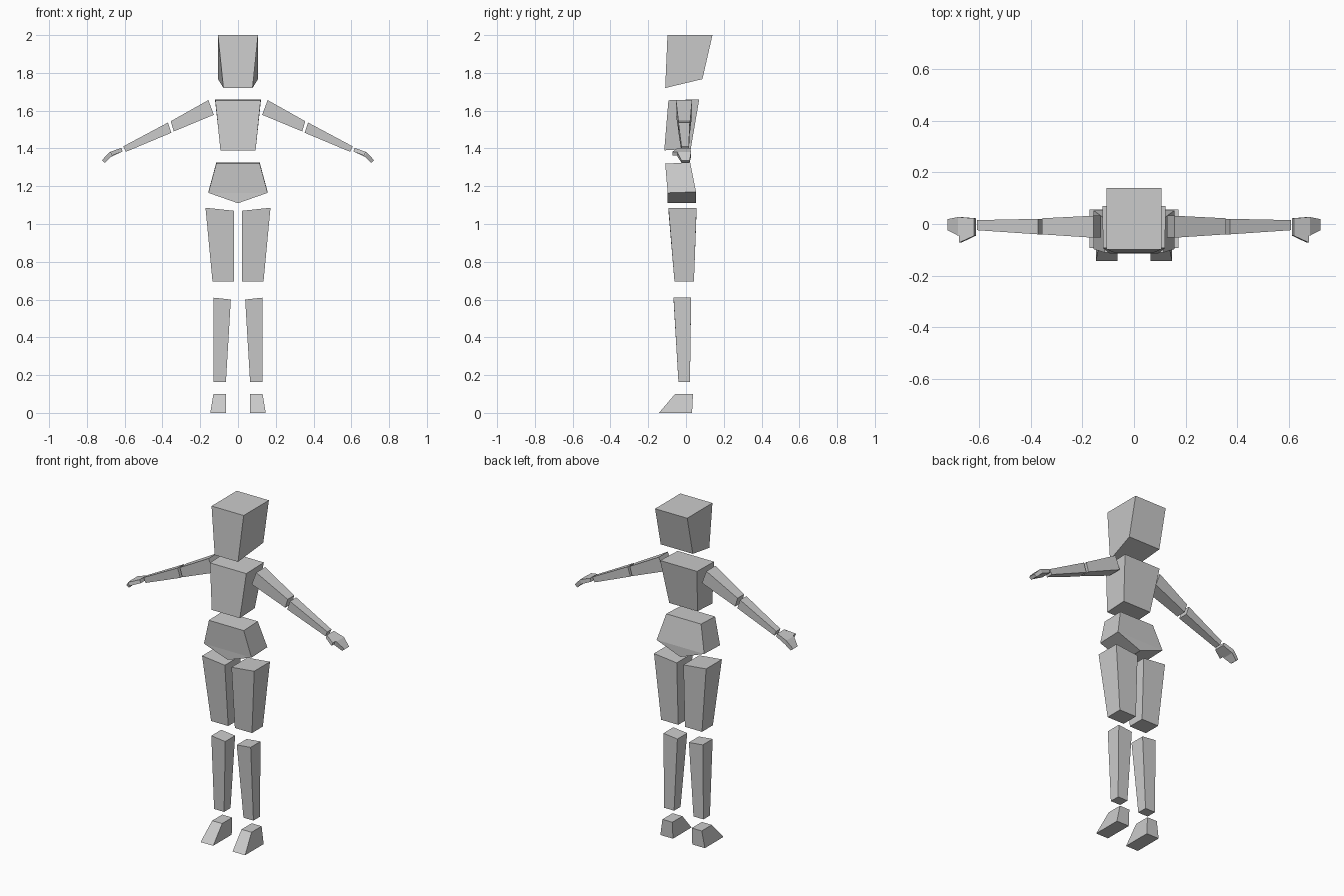
import bpy
import bmesh

if "Cube" in bpy.data.objects:
    bpy.data.objects.remove(bpy.data.objects["Cube"])

grey = bpy.data.materials.new("light grey")
grey.diffuse_color = (0.6, 0.6, 0.6, 1)
grey.use_nodes = True
grey.node_tree.nodes["Principled BSDF"].inputs["Base Color"].default_value = grey.diffuse_color


def level(xf, xb, yf, yb, zf, zb):
    """Centred ring: front and back half widths, depths and heights."""
    return [(-xf, yf, zf), (xf, yf, zf), (xb, yb, zb), (-xb, yb, zb)]


def span(a, b, yf, yb):
    """Limb ring: two (x, z) points, each running from yf to yb."""
    return [(a[0], yf, a[1]), (b[0], yf, b[1]), (b[0], yb, b[1]), (a[0], yb, a[1])]


def loft(name, rings, mirror=False):
    """Flat-sided solid through four-cornered rings, capped at both ends."""
    bm = bmesh.new()
    rows = [[bm.verts.new(p) for p in ring] for ring in rings]
    bm.faces.new(rows[0])
    bm.faces.new(rows[-1])
    for lo, hi in zip(rows, rows[1:]):
        for i in range(4):
            j = (i + 1) % 4
            bm.faces.new((lo[i], lo[j], hi[j], hi[i]))
    bmesh.ops.remove_doubles(bm, verts=bm.verts[:], dist=0.0005)
    bmesh.ops.recalc_face_normals(bm, faces=bm.faces[:])
    mesh = bpy.data.meshes.new(name)
    bm.to_mesh(mesh)
    bm.free()
    mesh.materials.append(grey)
    obj = bpy.data.objects.new(name, mesh)
    bpy.context.collection.objects.link(obj)
    if mirror:
        obj.modifiers.new("other side", 'MIRROR').use_axis[0] = True


# Head, narrowing to the chin
loft("head", [level(0.077, 0.106, -0.11, 0.087, 1.72, 1.767),
              level(0.106, 0.106, -0.098, 0.14, 2.0, 2.0)])

# Chest
loft("chest", [level(0.093, 0.093, -0.115, 0.025, 1.39, 1.397),
               level(0.12, 0.122, -0.093, 0.07, 1.655, 1.66)])

# Pelvis, ending in a ridge below
loft("pelvis", [level(0, 0, -0.097, 0.053, 1.11, 1.11),
                level(0.157, 0.157, -0.097, 0.053, 1.165, 1.17),
                level(0.115, 0.115, -0.11, 0.022, 1.32, 1.325)])

# Legs
loft("thigh", [span((0.022, 0.695), (0.135, 0.695), -0.061, 0.042),
               span((0.022, 1.07), (0.172, 1.086), -0.093, 0.056)], True)
loft("shin", [span((0.064, 0.163), (0.13, 0.163), -0.04, 0.021),
              span((0.038, 0.6), (0.13, 0.61), -0.066, 0.027)], True)
loft("foot", [span((0.064, 0), (0.147, 0), -0.143, 0.032),
              span((0.064, 0.1), (0.13, 0.1), -0.058, 0.037)], True)

# Arms
loft("upper_arm", [span((0.157, 1.656), (0.128, 1.578), -0.053, 0.032),
                   span((0.356, 1.544), (0.34, 1.49), -0.04, 0.022)], True)
loft("forearm", [span((0.371, 1.537), (0.353, 1.483), -0.04, 0.02),
                 span((0.607, 1.411), (0.594, 1.382), -0.024, 0.015)], True)

# Hand: wrist, knuckles, finger tips
loft("hand", [span((0.618, 1.403), (0.611, 1.384), -0.045, 0.022),
              span((0.681, 1.38), (0.671, 1.356), -0.045, 0.027),
              span((0.721, 1.337), (0.705, 1.324), -0.024, 0.019)], True)
# Thumb, a wedge on the front of the palm
loft("thumb", [span((0.618, 1.403), (0.611, 1.384), -0.045, -0.044),
               span((0.676, 1.382), (0.668, 1.362), -0.072, -0.045)], True)
